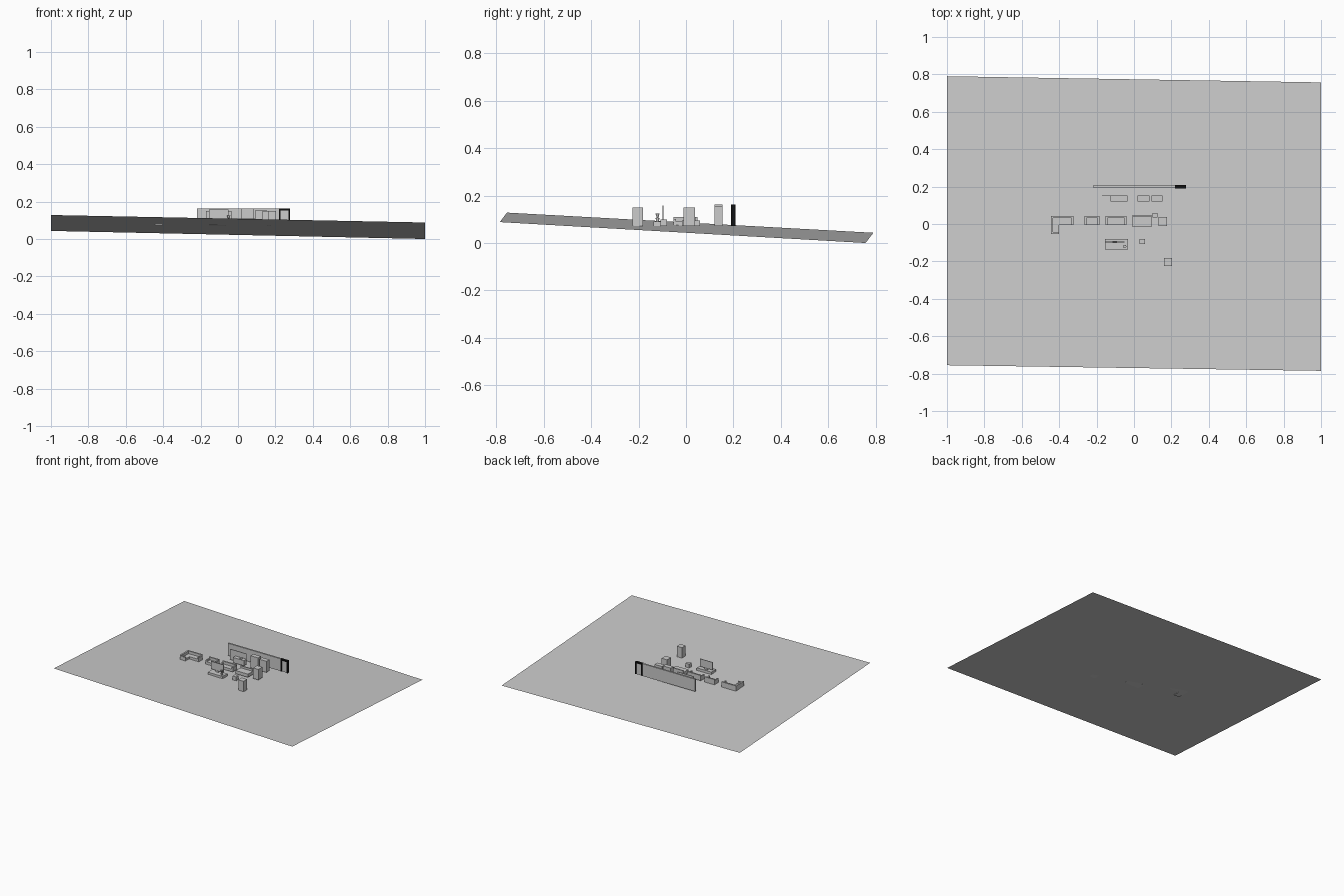
import bpy, bmesh

old = bpy.data.objects.get("Cube")
if old:
    bpy.data.objects.remove(old)


def material(name, rgb):
    m = bpy.data.materials.new(name)
    m.use_nodes = True
    m.diffuse_color = (*rgb, 1)
    m.node_tree.nodes["Principled BSDF"].inputs["Base Color"].default_value = (*rgb, 1)
    return m


GREY = material("light grey", (0.6, 0.6, 0.6))
BLACK = material("black", (0.005, 0.005, 0.005))
BASE = 0.071  # level on which the furniture stands


def finish(name, bm, mat):
    mesh = bpy.data.meshes.new(name)
    bm.to_mesh(mesh)
    bm.free()
    mesh.materials.append(mat)
    ob = bpy.data.objects.new(name, mesh)
    bpy.context.collection.objects.link(ob)
    return ob


def boxes(name, parts, mat=GREY):
    """One object from boxes given as (x0, x1, y0, y1, z0, z1)."""
    bm = bmesh.new()
    for x0, x1, y0, y1, z0, z1 in parts:
        made = bmesh.ops.create_cube(bm, size=1)["verts"]
        for v in made:
            v.co.x = x1 if v.co.x > 0 else x0
            v.co.y = y1 if v.co.y > 0 else y0
            v.co.z = z1 if v.co.z > 0 else z0
    return finish(name, bm, mat)


def cylinder(name, x, y, z0, z1, r0, r1):
    bm = bmesh.new()
    bmesh.ops.create_cone(bm, cap_ends=True, segments=16, radius1=r0, radius2=r1, depth=z1 - z0)
    bmesh.ops.translate(bm, verts=bm.verts, vec=(x, y, (z0 + z1) / 2))
    return finish(name, bm, GREY)


# Gently sloping ground sheet
bm = bmesh.new()
corners = [(-1, -0.755, 0.128), (1, -0.785, 0.088), (1, 0.757, 0), (-1, 0.79, 0.043)]
bm.faces.new([bm.verts.new(c) for c in corners])
finish("ground_sheet", bm, GREY)

# Corner sofa: seat, arm and backs
boxes("corner_sofa", [
    (-0.445, -0.323, -0.005, 0.043, BASE, 0.09),
    (-0.445, -0.40, -0.053, -0.005, BASE, 0.09),
    (-0.445, -0.323, 0.032, 0.043, 0.09, 0.11),
    (-0.445, -0.433, -0.053, 0.032, 0.09, 0.11),
    (-0.433, -0.40, -0.053, -0.043, 0.09, 0.102),
    (-0.333, -0.323, -0.005, 0.032, 0.09, 0.102)])

# Two straight sofas
for label, x0, x1 in (("small", -0.265, -0.185), ("wide", -0.152, -0.04)):
    boxes(label + "_sofa", [
        (x0, x1, -0.005, 0.043, BASE, 0.09),
        (x0, x1, 0.032, 0.043, 0.09, 0.11),
        (x0, x0 + 0.01, -0.005, 0.032, 0.09, 0.102),
        (x1 - 0.01, x1, -0.005, 0.032, 0.09, 0.102)])

# Bed with headboard and bedside table
boxes("bed", [(-0.008, 0.094, -0.016, 0.04, BASE, 0.095),
              (-0.008, 0.094, 0.04, 0.048, BASE, 0.11)])
boxes("bedside_table", [(0.1, 0.125, 0.035, 0.06, BASE, 0.095)])

# Freestanding cabinets and stool
boxes("wardrobe", [(0.132, 0.176, -0.01, 0.037, BASE, 0.15)])
boxes("tall_cabinet", [(0.16, 0.203, -0.225, -0.182, BASE, 0.15)])
boxes("stool", [(0.03, 0.06, -0.108, -0.08, BASE, 0.10)])

# Media bench with screen and ornament
boxes("media_bench", [(-0.155, -0.033, -0.137, -0.08, BASE, 0.09)])
boxes("screen", [(-0.155, -0.05, -0.099, -0.094, 0.10, 0.157),
                 (-0.115, -0.09, -0.101, -0.092, 0.09, 0.10)])
cylinder("ornament_pot", -0.05, -0.12, 0.09, 0.105, 0.006, 0.008)
cylinder("ornament_top", -0.05, -0.12, 0.105, 0.125, 0.003, 0.009)

# Kitchen row
boxes("sink_unit", [(-0.125, -0.035, 0.12, 0.153, BASE, 0.11)])
boxes("splash_panel", [(-0.17, -0.035, 0.149, 0.153, BASE, 0.15)])
cylinder("basin", -0.068, 0.135, 0.11, 0.115, 0.01, 0.012)
for label, x0, x1, top in (("left", 0.093, 0.153, 0.155), ("middle", 0.02, 0.083, 0.162)):
    boxes(label + "_kitchen_cabinet", [(x0, x1, 0.12, 0.153, BASE, top)])

# Back wall and the framed panel at its end
boxes("back_wall", [(-0.22, 0.218, 0.194, 0.206, BASE, 0.163)])
boxes("end_panel", [(0.225, 0.271, 0.196, 0.204, BASE, 0.155)])
boxes("end_panel_frame", [
    (0.218, 0.226, 0.19, 0.208, BASE, 0.163),
    (0.27, 0.278, 0.19, 0.208, BASE, 0.163),
    (0.226, 0.27, 0.19, 0.208, 0.153, 0.163)], BLACK)
